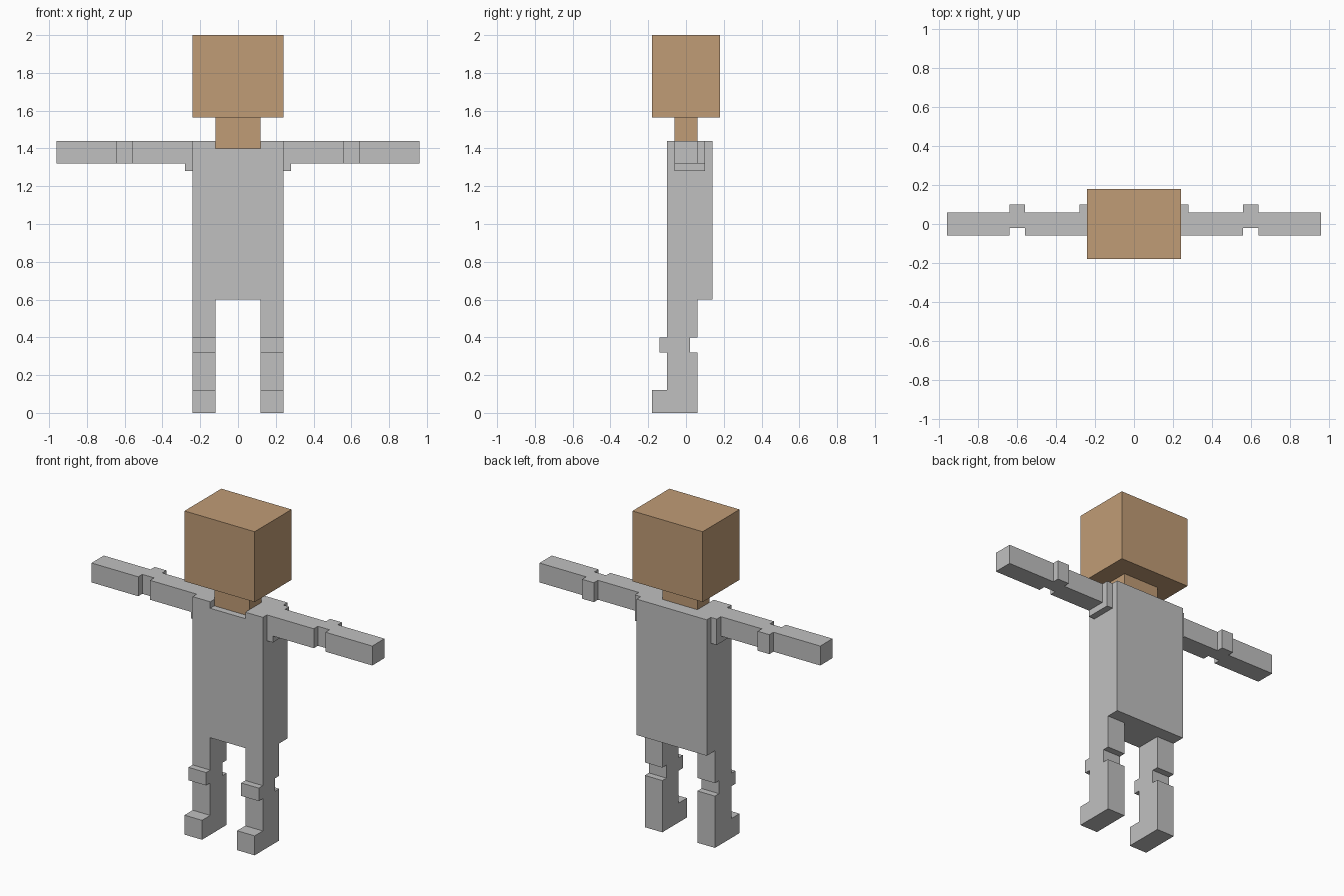
import bpy
import bmesh
from mathutils import Vector

cube = bpy.data.objects.get("Cube")
if cube:
    bpy.data.objects.remove(cube, do_unlink=True)


def material(name, rgb):
    mat = bpy.data.materials.new(name)
    mat.use_nodes = True
    mat.diffuse_color = (*rgb, 1)
    mat.node_tree.nodes["Principled BSDF"].inputs["Base Color"].default_value = (*rgb, 1)
    return mat


TAN = material("tan", (0.527, 0.332, 0.181))
GREY = material("light grey", (0.527, 0.527, 0.527))


def prism(name, axis, outline, low, high, mat):
    """Extrude a flat outline along an axis; outline uses the other two axes in order."""
    def point(a, b, c):
        return Vector({"x": (c, a, b), "y": (a, c, b), "z": (a, b, c)}[axis])
    bm = bmesh.new()
    face = bm.faces.new([bm.verts.new(point(a, b, low)) for a, b in outline])
    moved = bmesh.ops.extrude_face_region(bm, geom=[face])["geom"]
    verts = [v for v in moved if isinstance(v, bmesh.types.BMVert)]
    bmesh.ops.translate(bm, verts=verts, vec=point(0, 0, high - low))
    bmesh.ops.recalc_face_normals(bm, faces=bm.faces)
    mesh = bpy.data.meshes.new(name)
    bm.to_mesh(mesh)
    bm.free()
    mesh.materials.append(mat)
    obj = bpy.data.objects.new(name, mesh)
    bpy.context.collection.objects.link(obj)
    return obj


def box(name, x, y, z, mat):
    outline = [(x[0], y[0]), (x[1], y[0]), (x[1], y[1]), (x[0], y[1])]
    return prism(name, "z", outline, z[0], z[1], mat)


# Head and neck
box("head", (-0.24, 0.24), (-0.18, 0.18), (1.565, 2.0), TAN)
box("neck", (-0.12, 0.12), (-0.06, 0.06), (1.40, 1.565), TAN)

# Torso, with a collar open at the front around the neck
box("torso", (-0.24, 0.24), (-0.10, 0.14), (0.60, 1.40), GREY)
collar = [(-0.24, -0.10), (-0.12, -0.10), (-0.12, 0.06), (0.12, 0.06),
          (0.12, -0.10), (0.24, -0.10), (0.24, 0.14), (-0.24, 0.14)]
prism("collar", "z", collar, 1.40, 1.44, GREY)

# Arm seen from above: elbow block is set back
arm = [(0.28, -0.06), (0.56, -0.06), (0.56, -0.02), (0.64, -0.02),
       (0.64, -0.06), (0.96, -0.06), (0.96, 0.06), (0.64, 0.06),
       (0.64, 0.10), (0.56, 0.10), (0.56, 0.06), (0.28, 0.06)]

# Leg seen from the side: knee block is set forward, foot points forward
leg = [(-0.18, 0), (0.06, 0), (0.06, 0.32), (0.02, 0.32), (0.02, 0.40),
       (0.06, 0.40), (0.06, 0.60), (-0.10, 0.60), (-0.10, 0.40),
       (-0.14, 0.40), (-0.14, 0.32), (-0.10, 0.32), (-0.10, 0.12), (-0.18, 0.12)]

for side, s in (("left", 1), ("right", -1)):
    box(f"{side}_shoulder", sorted((0.24 * s, 0.28 * s)), (-0.06, 0.10), (1.28, 1.44), GREY)
    prism(f"{side}_arm", "z", [(x * s, y) for x, y in arm], 1.32, 1.44, GREY)
    low, high = sorted((0.12 * s, 0.24 * s))
    prism(f"{side}_leg", "x", leg, low, high, GREY)
